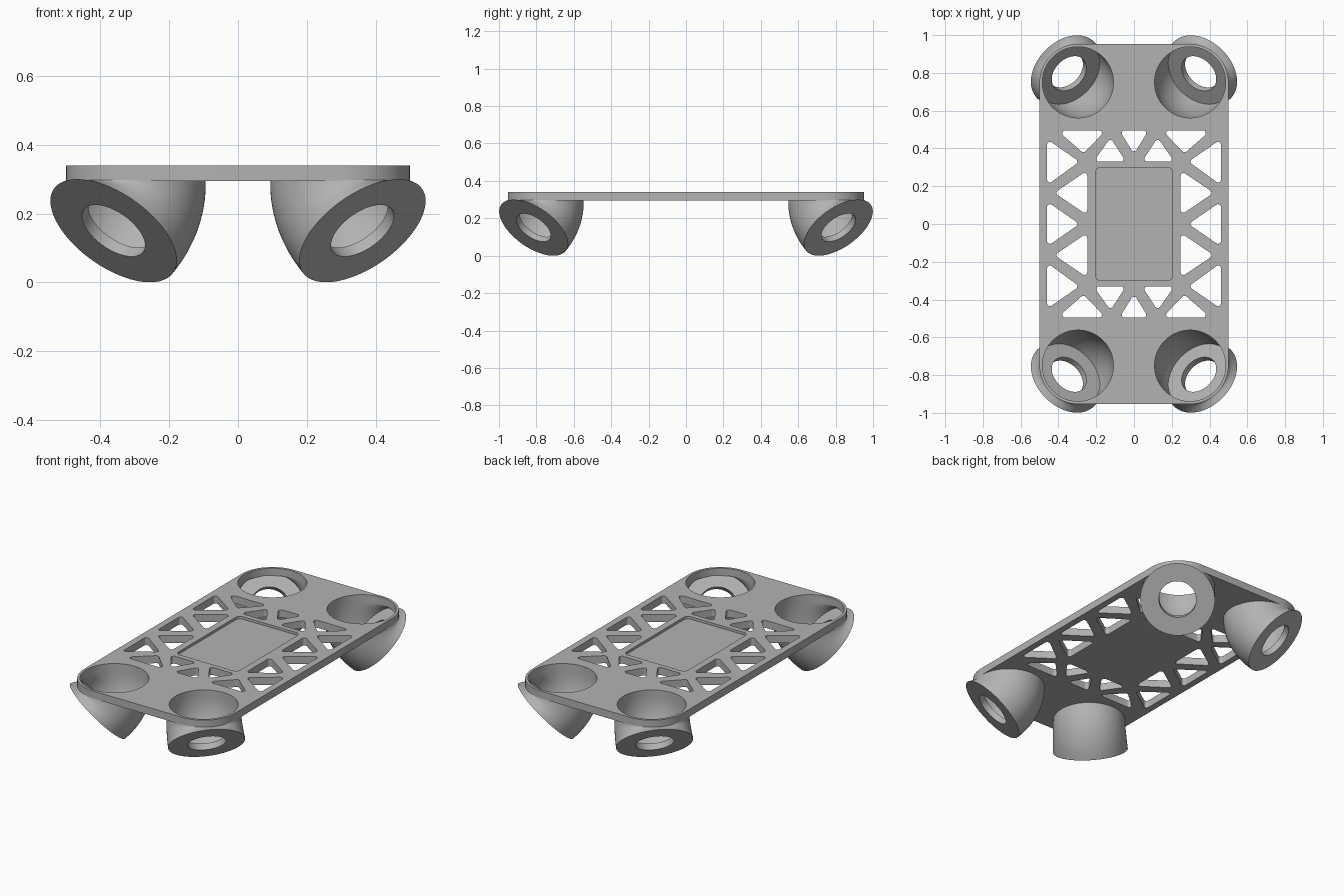
import bpy, bmesh, math
from mathutils import Vector

cube = bpy.data.objects.get("Cube")
if cube:
    bpy.data.objects.remove(cube, do_unlink=True)

TOP, BOTTOM = 0.34, 0.295
CX, CY = 0.297, 0.75          # socket centres
R_IN, R_OUT, R_END, R_HOLE = 0.188, 0.203, 0.212, 0.106
SEG = 96

grey = bpy.data.materials.new("grey_plastic")
grey.use_nodes = True
grey.diffuse_color = (0.45, 0.45, 0.45, 1)
grey.node_tree.nodes["Principled BSDF"].inputs["Base Color"].default_value = grey.diffuse_color


def add_object(name, bm):
    bmesh.ops.recalc_face_normals(bm, faces=bm.faces)
    mesh = bpy.data.meshes.new(name)
    bm.to_mesh(mesh)
    bm.free()
    mesh.materials.append(grey)
    obj = bpy.data.objects.new(name, mesh)
    bpy.context.collection.objects.link(obj)
    return obj


def smooth(obj):
    bpy.ops.object.select_all(action='DESELECT')
    obj.select_set(True)
    bpy.context.view_layer.objects.active = obj
    bpy.ops.object.shade_smooth_by_angle(angle=math.radians(30))


def rounded(points, r, steps=6):
    """Outline around circles of radius r placed at the polygon corners."""
    mid = sum((Vector(p) for p in points), Vector((0, 0))) / len(points)
    pts = sorted((Vector(p) for p in points),
                 key=lambda p: math.atan2(p.y - mid.y, p.x - mid.x))
    loop = []
    for i, p in enumerate(pts):
        before, after = p - pts[i - 1], pts[(i + 1) % len(pts)] - p
        start = math.atan2(before.y, before.x) - math.pi / 2
        turn = (math.atan2(after.y, after.x) - math.pi / 2 - start) % math.tau
        for k in range(steps + 1):
            a = start + turn * k / steps
            loop.append((p.x + r * math.cos(a), p.y + r * math.sin(a)))
    return loop


def rectangle(x, y):
    return [(x, y), (-x, y), (-x, -y), (x, -y)]


def circle(x, y, r):
    return [(x + r * math.cos(math.tau * k / SEG), y + r * math.sin(math.tau * k / SEG))
            for k in range(SEG)]


def slab(name, loops, z0, z1):
    """Flat plate from an outline and its holes."""
    bm = bmesh.new()
    for loop in loops:
        vs = [bm.verts.new((x, y, z0)) for x, y in loop]
        for i, v in enumerate(vs):
            bm.edges.new((vs[i - 1], v))
    bmesh.ops.triangle_fill(bm, edges=bm.edges[:], use_beauty=True)
    extruded = bmesh.ops.extrude_face_region(bm, geom=bm.faces[:])
    verts = [g for g in extruded["geom"] if isinstance(g, bmesh.types.BMVert)]
    bmesh.ops.translate(bm, verts=verts, vec=(0, 0, z1 - z0))
    return add_object(name, bm)


# Truss windows: corner-circle centres and the mirror signs for each
ALL = [(1, 1), (-1, 1), (-1, -1), (1, -1)]
windows = [
    ([(.445, .42), (.445, .235), (.315, .33)], ALL),
    ([(.262, .255), (.262, .075), (.395, .165)], ALL),
    ([(.365, .48), (.185, .48), (.268, .395)], ALL),
    ([(.185, .345), (.07, .345), (.125, .43)], ALL),
    ([(.445, .09), (.445, -.09), (.315, 0)], [(1, 1), (-1, 1)]),
    ([(.05, .48), (-.05, .48), (0, .4)], [(1, 1), (1, -1)]),
]

# Plate with windows and socket openings
loops = [rounded(rectangle(CX, CY), R_OUT, 24)]
loops += [circle(sx * CX, sy * CY, R_IN) for sx, sy in ALL]
for points, signs in windows:
    for sx, sy in signs:
        loops.append(rounded([(sx * x, sy * y) for x, y in points], 0.015))
plate = slab("base_plate", loops, BOTTOM, TOP)

# Shallow centre recess
cutter = slab("recess_cutter", [rounded(rectangle(0.175, 0.27), 0.03)], TOP - 0.015, TOP + 0.1)
cutter.hide_render = True
cut = plate.modifiers.new("recess", 'BOOLEAN')
cut.operation, cut.solver, cut.object = 'DIFFERENCE', 'EXACT', cutter
graph = bpy.context.evaluated_depsgraph_get()
result = bpy.data.meshes.new_from_object(plate.evaluated_get(graph))
plate.modifiers.clear()
plate.data = result
bpy.data.objects.remove(cutter, do_unlink=True)
smooth(plate)


def socket(name, sx, sy):
    """Bent tube turning from straight down to 45 degrees outwards."""
    out = Vector((sx, sy, 0)).normalized()
    side = Vector((-out.y, out.x, 0))
    up = Vector((0, 0, 1))
    start = Vector((sx * CX, sy * CY, BOTTOM + 0.003))
    bm = bmesh.new()

    def ring(angle, shift, drop, r):
        centre = start + out * shift - up * drop
        across = out * math.cos(angle) + up * math.sin(angle)
        return [bm.verts.new(centre + r * (across * math.cos(t) + side * math.sin(t)))
                for t in (math.tau * k / SEG for k in range(SEG))]

    def bend(shift, drop, r0, r1, steps=14):
        end = math.pi / 4
        rows = []
        for k in range(steps + 1):
            a = end * k / steps
            rows.append(ring(a, shift * (1 - math.cos(a)) / (1 - math.cos(end)),
                             drop * math.sin(a) / math.sin(end), r0 + (r1 - r0) * k / steps))
        return rows

    # Outer wall, pierced end disc, inner wall
    rim, floor = (0.092, 0.148), (0.066, 0.122)
    rings = bend(*rim, R_OUT, R_END)
    rings += [ring(math.pi / 4, *rim, R_HOLE), ring(math.pi / 4, *floor, R_HOLE)]
    rings += reversed(bend(*floor, R_IN, R_IN))
    for i, b in enumerate(rings):
        a = rings[i - 1]
        for k in range(SEG):
            bm.faces.new((a[k - 1], a[k], b[k], b[k - 1]))
    smooth(add_object(name, bm))


# Four corner sockets
for sx, sy in ALL:
    socket(f"{'front' if sy < 0 else 'back'}_{'left' if sx > 0 else 'right'}_socket", sx, sy)
